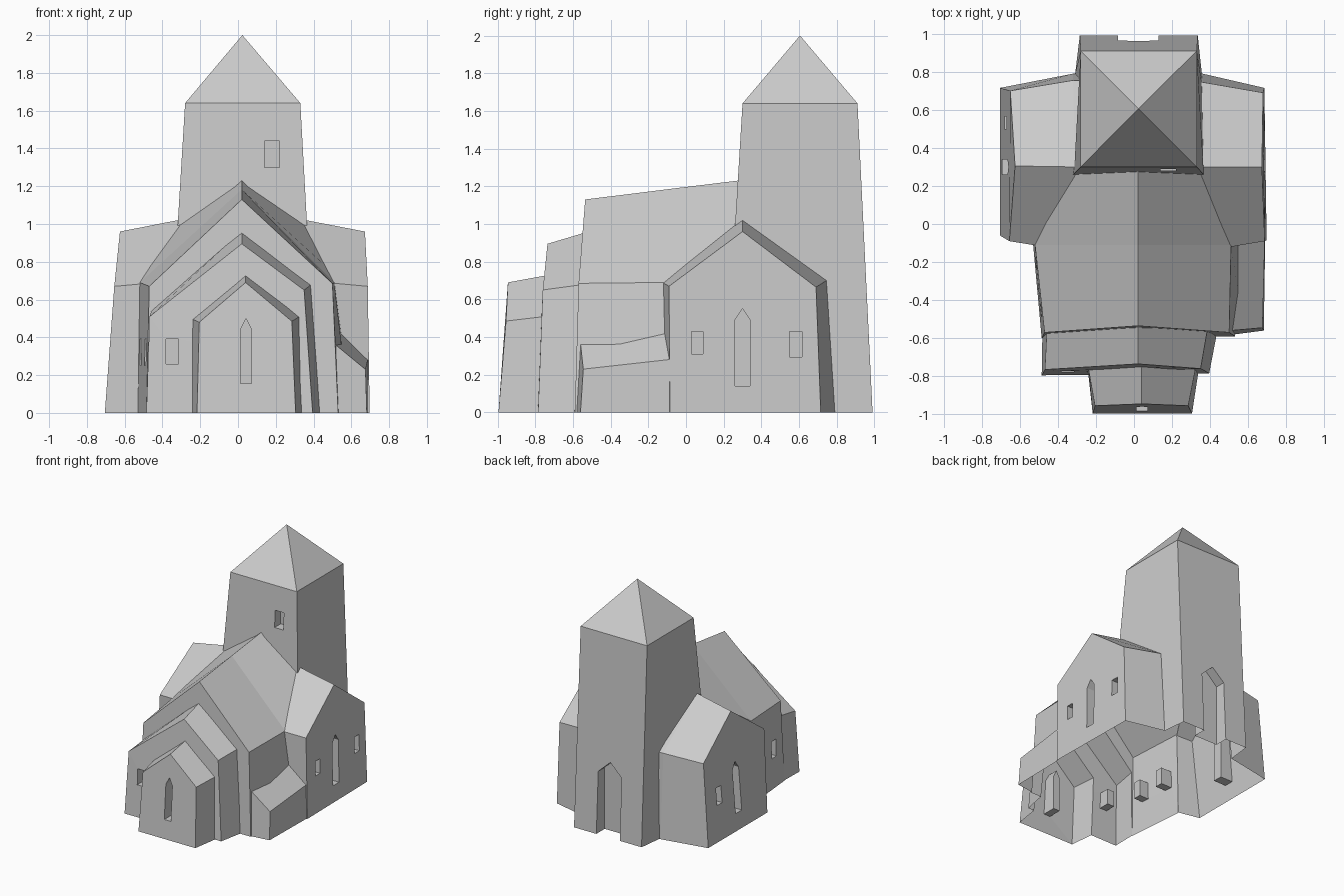
import bpy, bmesh

if "Cube" in bpy.data.objects:
    bpy.data.objects.remove(bpy.data.objects["Cube"])

def loft(name, sections):
    """Closed solid skinned through equal-length rings of points."""
    bm = bmesh.new()
    rings = [[bm.verts.new(p) for p in s] for s in sections]
    n = len(rings[0])
    for a, b in zip(rings, rings[1:]):
        for i in range(n):
            j = (i + 1) % n
            bm.faces.new((a[i], a[j], b[j], b[i]))
    bm.faces.new(rings[0])
    bm.faces.new(rings[-1])
    bmesh.ops.remove_doubles(bm, verts=bm.verts, dist=1e-5)
    bmesh.ops.recalc_face_normals(bm, faces=bm.faces)
    me = bpy.data.meshes.new(name)
    bm.to_mesh(me)
    bm.free()
    ob = bpy.data.objects.new(name, me)
    bpy.context.collection.objects.link(ob)
    return ob

def combine(target, other, op):
    """Boolean 'other' into 'target' and drop it."""
    mod = target.modifiers.new(op.lower(), 'BOOLEAN')
    mod.operation, mod.object, mod.solver = op, other, 'EXACT'
    bpy.context.view_layer.objects.active = target
    bpy.ops.object.modifier_apply(modifier=mod.name)
    bpy.data.objects.remove(other, do_unlink=True)

def opening(axis, d0, d1, u0, u1, z0, z1, point=0.0):
    """Window or door cutter along an axis; point = height of the pointed head."""
    prof = [(u0, z0), (u1, z0), (u1, z1 - point)]
    prof += [((u0 + u1) / 2, z1)] if point else []
    prof += [(u0, z1 - point)]
    rings = [[(d, u, z) if axis == 'x' else (u, d, z) for u, z in prof] for d in (d0, d1)]
    ob = loft("opening_cutter", rings)
    ob.hide_render = True
    return ob

# Nave: left base, left eave, ridge, right eave, right base
church = loft("church", [
    [(-.485, -.60, 0), (-.47, -.57, .67), (.02, -.535, 1.13), (.50, -.57, .685), (.53, -.59, 0)],
    [(-.53, -.11, 0), (-.52, -.11, .69), (.02, -.11, 1.183), (.51, -.11, .69), (.60, -.11, 0)],
    [(-.31, .30, 0), (-.315, .30, 1.005), (.02, .30, 1.233), (.355, .30, 1.005), (.35, .30, 0)]])

# Transept: front base, front eave, ridge, back eave, back base
transept = loft("transept", [
    [(-.705, -.06, 0), (-.655, -.09, .67), (-.625, .305, .96), (-.65, .70, .68), (-.705, .715, 0)],
    [(-.32, -.145, 0), (-.32, -.145, .70), (-.31, .30, 1.022), (-.32, .755, .70), (-.32, .79, 0)],
    [(.36, -.145, 0), (.36, -.145, .70), (.35, .30, 1.022), (.36, .745, .70), (.36, .79, 0)],
    [(.697, -.085, 0), (.687, -.09, .67), (.672, .30, .96), (.678, .69, .665), (.685, .715, 0)]])

# Tower with pyramid roof
tower = loft("tower", [
    [(-.38, .20, 0), (.42, .20, 0), (.335, .99, 0), (-.285, .99, 0)],
    [(-.28, .30, 1.64), (.33, .30, 1.64), (.33, .91, 1.64), (-.28, .91, 1.64)],
    [(.023, .605, 2.0)] * 4])

# Stepped chancel bay
chancel = loft("chancel", [
    [(-.485, -.795, 0), (-.468, -.765, .51), (.02, -.735, .895), (.35, -.76, .65), (.395, -.785, 0)],
    [(-.48, -.50, 0), (-.455, -.50, .55), (.02, -.50, .965), (.395, -.50, .685), (.45, -.50, 0)]])

# Small gabled front bay
front_bay = loft("front_bay", [
    [(-.217, -.995, 0), (-.205, -.955, .48), (.04, -.945, .69), (.285, -.955, .485), (.305, -.995, 0)],
    [(-.25, -.70, 0), (-.25, -.70, .50), (.04, -.70, .735), (.335, -.70, .515), (.35, -.70, 0)]])

# Lean-to aisle on the right
aisle = loft("aisle", [
    [(.45, -.59, 0), (.45, -.565, .415), (.675, -.545, .23), (.682, -.56, 0)],
    [(.45, -.05, 0), (.45, -.05, .53), (.688, -.05, .285), (.690, -.05, 0)]])

for part in (transept, tower, chancel, front_bay, aisle):
    combine(church, part, 'UNION')

# Window recesses and the tower door
for spec in [
        ('y', -1.1, -.87, .012, .072, .155, .50, .06),     # front bay window
        ('y', -.90, -.69, -.38, -.315, .26, .39),          # chancel window
        ('y', .10, .36, .14, .22, 1.30, 1.44),             # tower window
        ('x', .60, .80, .26, .34, .14, .55, .06),          # right transept
        ('x', .61, .80, .03, .09, .31, .43),
        ('x', .61, .80, .55, .615, .295, .43),
        ('x', -.80, -.58, .26, .34, .14, .55, .06),        # left transept
        ('x', -.80, -.60, .50, .565, .29, .43),
        ('x', -.60, -.41, -.485, -.42, .25, .39),          # nave left
        ('x', -.60, -.42, -.24, -.175, .25, .39),
        ('y', .88, 1.1, -.085, .13, -.10, .61, .10)]:      # tower door
    combine(church, opening(*spec), 'DIFFERENCE')

# Open the underside
bm = bmesh.new()
bm.from_mesh(church.data)
under = [f for f in bm.faces if all(abs(v.co.z) < 1e-4 for v in f.verts)]
bmesh.ops.delete(bm, geom=under, context='FACES')
for f in bm.faces:
    f.smooth = False
bm.to_mesh(church.data)
bm.free()
